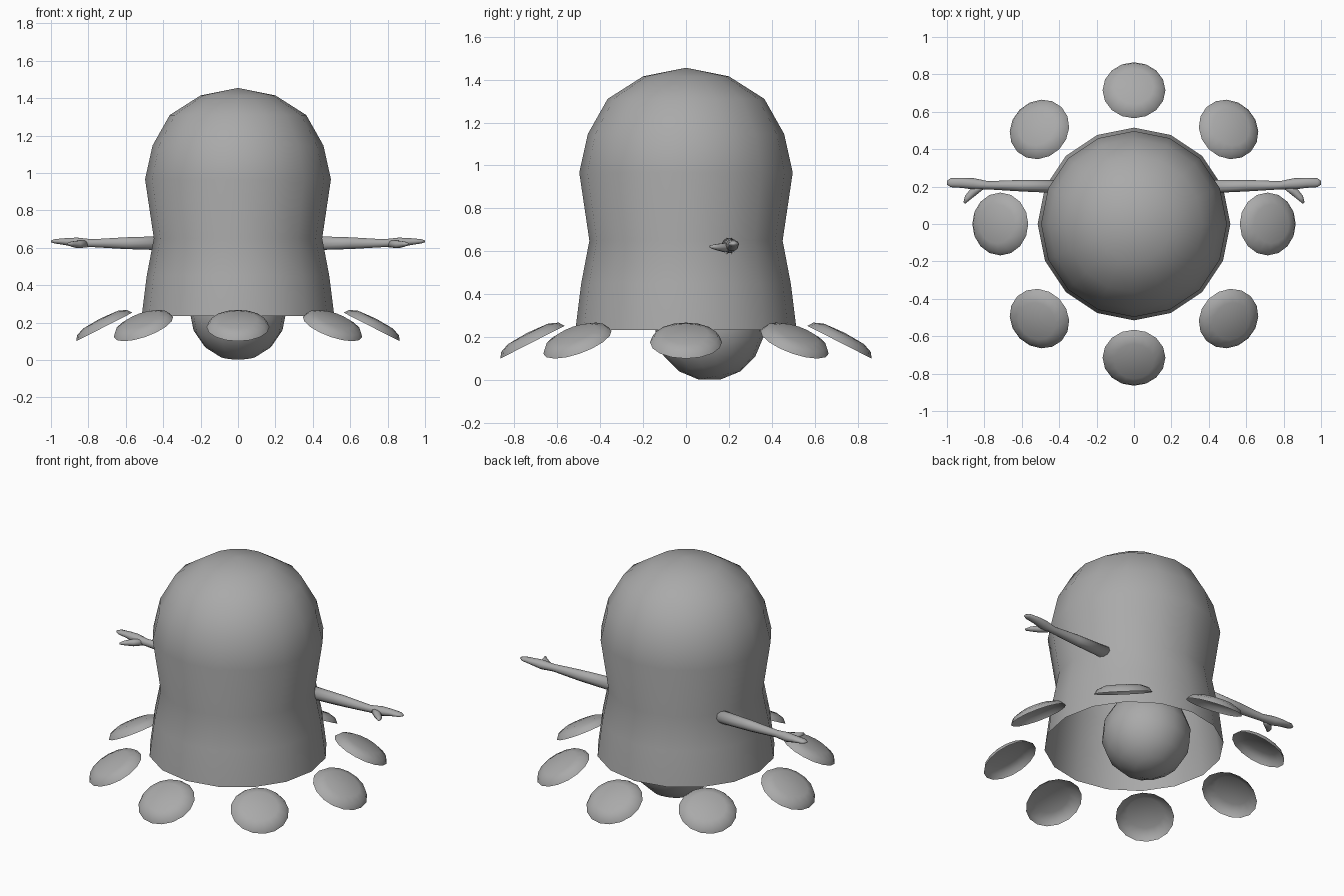
import bpy, bmesh, math
from mathutils import Matrix, Vector

cube = bpy.data.objects.get("Cube")
if cube:
    bpy.data.objects.remove(cube, do_unlink=True)

grey = bpy.data.materials.new("plain grey")
grey.use_nodes = True
grey.diffuse_color = (0.4, 0.4, 0.4, 1)
grey.node_tree.nodes["Principled BSDF"].inputs["Base Color"].default_value = (0.4, 0.4, 0.4, 1)


def finish(name, bm, matrix=Matrix()):
    """Turn a bmesh into a smooth shaded object."""
    bmesh.ops.recalc_face_normals(bm, faces=bm.faces)
    for f in bm.faces:
        f.smooth = True
    mesh = bpy.data.meshes.new(name)
    bm.to_mesh(mesh)
    bm.free()
    mesh.materials.append(grey)
    obj = bpy.data.objects.new(name, mesh)
    obj.matrix_world = matrix
    bpy.context.collection.objects.link(obj)
    return obj


def lathe(profile, sides=16):
    """Spin (radius, height) points, from the pole outwards, about z."""
    bm = bmesh.new()
    verts = [bm.verts.new((r, 0, z)) for r, z in profile]
    edges = [bm.edges.new(pair) for pair in zip(verts, verts[1:])]
    bmesh.ops.spin(bm, geom=verts + edges, cent=(0, 0, 0), axis=(0, 0, 1),
                   angle=math.tau, steps=sides)
    bmesh.ops.remove_doubles(bm, verts=bm.verts, dist=0.0005)
    return bm


def loft(bm, stations, sides=10):
    """Tube through (x, y, z, half width, half height) stations, ends capped."""
    centres = [Vector(s[:3]) for s in stations]
    rings = []
    for i, s in enumerate(stations):
        along = centres[min(i + 1, len(centres) - 1)] - centres[max(i - 1, 0)]
        across = along.cross(Vector((0, 0, 1))).normalized()
        ring = []
        for k in range(sides):
            a = math.tau * k / sides
            offset = across * s[3] * math.cos(a) + Vector((0, 0, s[4] * math.sin(a)))
            ring.append(bm.verts.new(centres[i] + offset))
        rings.append(ring)
    for low, high in zip(rings, rings[1:]):
        for k in range(sides):
            n = (k + 1) % sides
            bm.faces.new((low[k], low[n], high[n], high[k]))
    bm.faces.new(rings[0])
    bm.faces.new(rings[-1])


# Bell-shaped body, open underneath
finish("body", lathe([(0, 1.455), (0.2, 1.415), (0.365, 1.31), (0.457, 1.147), (0.497, 0.967),
                      (0.45, 0.65), (0.488, 0.45), (0.515, 0.235)]))

# Ball hanging inside the body
bm = bmesh.new()
bmesh.ops.create_uvsphere(bm, u_segments=16, v_segments=8, radius=0.257)
finish("inner_ball", bm, Matrix.Translation((0, 0.11, 0.255)) @ Matrix.Rotation(math.radians(11), 4, "X"))

# Ring of eight hollow, shallow feet sloping outwards
for i in range(8):
    place = (Matrix.Rotation(math.tau * i / 8, 4, "Z")
             @ Matrix.Translation((0.715, 0, 0.177))
             @ Matrix.Rotation(math.radians(27), 4, "Y"))
    finish(f"foot_{i + 1}", lathe([(0, 0.05), (0.105, 0.044), (0.15, 0.026), (0.168, 0)]), place)

# Arms, each with a mitten hand and a thumb towards the front
arm = [(0.38, 0.2, 0.625, 0.036, 0.04), (0.6, 0.205, 0.625, 0.031, 0.033),
       (0.78, 0.207, 0.625, 0.022, 0.022), (0.86, 0.215, 0.628, 0.03, 0.028),
       (0.92, 0.22, 0.633, 0.027, 0.02), (0.98, 0.221, 0.635, 0.024, 0.012),
       (1.0, 0.22, 0.635, 0.01, 0.005)]
thumb = [(0.81, 0.205, 0.622, 0.018, 0.02), (0.855, 0.175, 0.618, 0.023, 0.021),
         (0.89, 0.14, 0.62, 0.017, 0.014), (0.907, 0.112, 0.622, 0.006, 0.006)]
for name, side in (("left_arm", 1), ("right_arm", -1)):
    bm = bmesh.new()
    for part in (arm, thumb):
        loft(bm, [(side * s[0], *s[1:]) for s in part])
    finish(name, bm)
